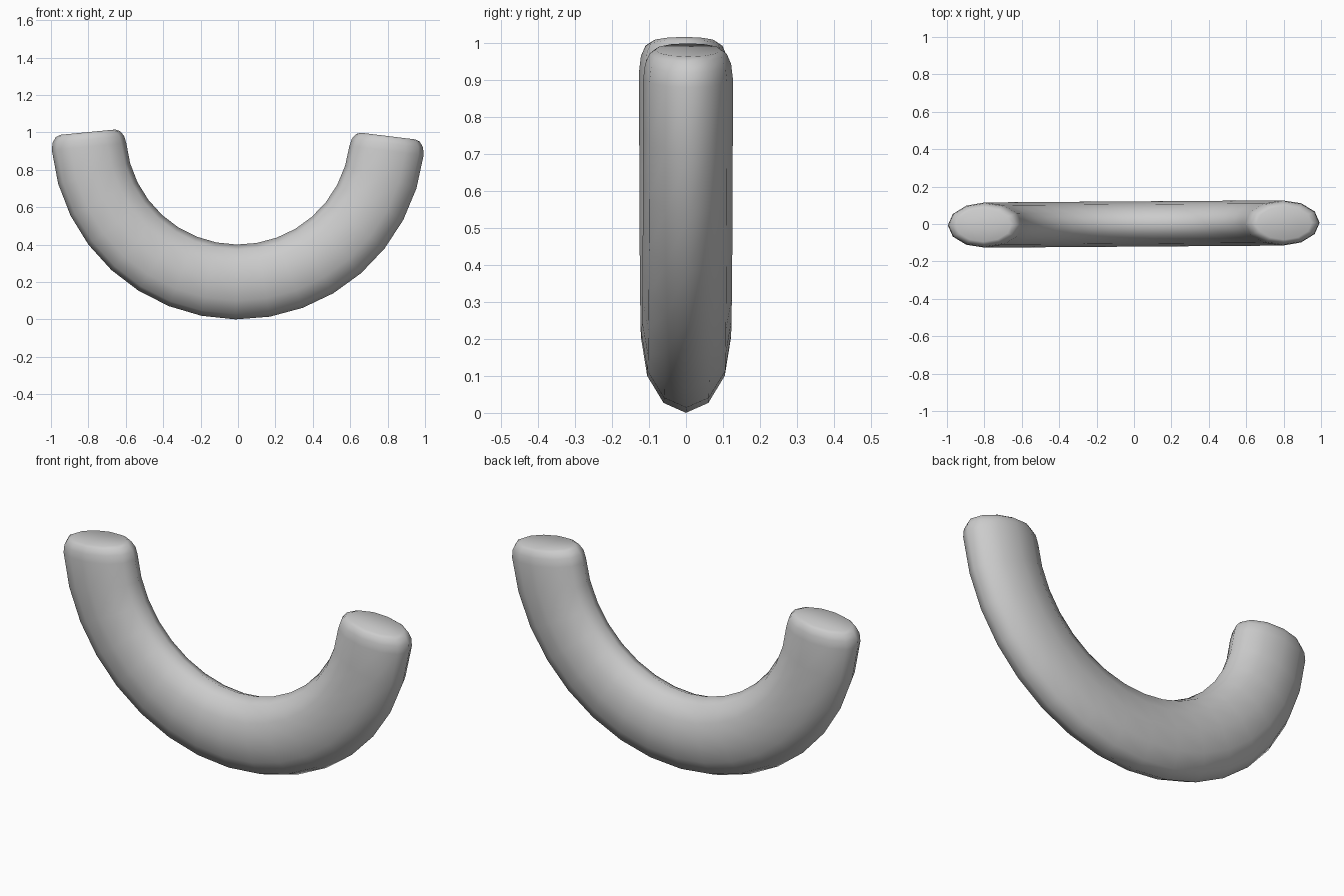
import bpy, bmesh
from math import sin, cos, pi, radians

if "Cube" in bpy.data.objects:
    bpy.data.objects.remove(bpy.data.objects["Cube"])

SIDES, SEGS = 12, 16
R, RX, RY = 0.8, 0.2, 0.121          # arc radius, cross-section half sizes
A0, A1 = radians(185.5), radians(353)  # left and right ends of the arc
CAP = [(0.078, 0.74), (0.068, 0.86), (0.04, 0.96)]  # (distance, scale), rounded ends

bm = bmesh.new()


def ring(a, push=0.0, scale=1.0):
    # elliptical section across the arc, pushed along its tangent
    verts = []
    for i in range(SIDES):
        t = 2 * pi * i / SIDES
        r = R + RX * scale * cos(t)
        x = r * cos(a) - push * sin(a)
        z = 1 + r * sin(a) + push * cos(a)
        y = RY * scale * sin(t) + 0.007 * x
        verts.append(bm.verts.new((x, y, z)))
    return verts


# rounded left end, arc, rounded right end
rings = [ring(A0, -d, s) for d, s in CAP]
rings += [ring(A0 + (A1 - A0) * i / SEGS) for i in range(SEGS + 1)]
rings += [ring(A1, d, s) for d, s in reversed(CAP)]
for p, q in zip(rings, rings[1:]):
    for i in range(SIDES):
        j = (i + 1) % SIDES
        bm.faces.new((p[i], p[j], q[j], q[i]))
bm.faces.new(rings[0])
bm.faces.new(rings[-1])
bmesh.ops.recalc_face_normals(bm, faces=bm.faces)

mesh = bpy.data.meshes.new("curved_handle")
bm.to_mesh(mesh)
bm.free()
handle = bpy.data.objects.new("curved_handle", mesh)
bpy.context.collection.objects.link(handle)
bpy.context.view_layer.objects.active = handle
handle.select_set(True)
bpy.ops.object.shade_smooth_by_angle(angle=radians(50))
